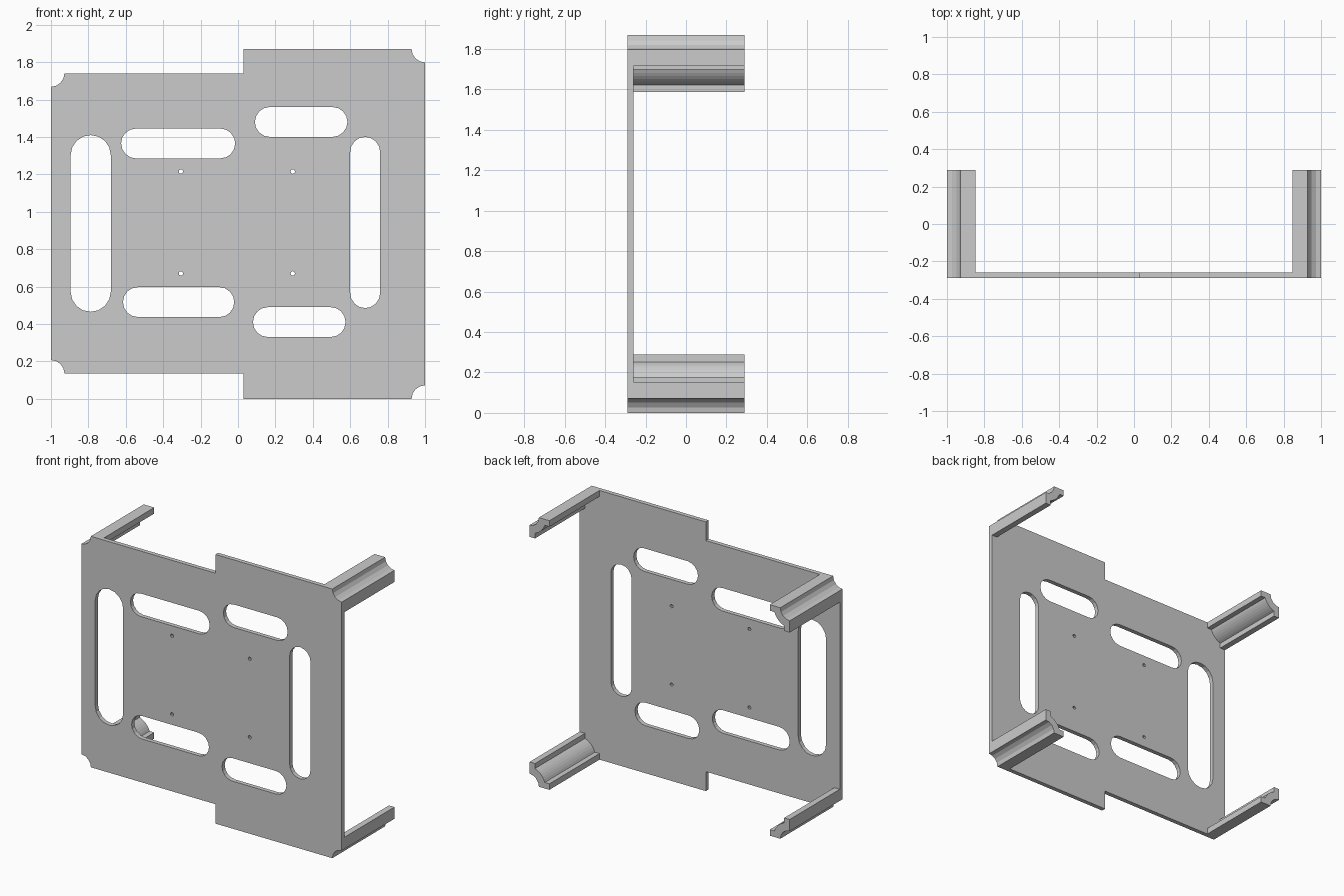
import bpy, bmesh
from math import sin, cos, pi, radians, asin

if "Cube" in bpy.data.objects:
    bpy.data.objects.remove(bpy.data.objects["Cube"])

FRONT, INNER, BACK = -0.29, -0.26, 0.29
TOP_R, TOP_L, BOT_L, STEP = 1.87, 1.74, 0.135, 0.03
CUT = 0.072                     # radius of the scooped corners


def arc(cx, cz, r, a0, a1, n):
    return [(cx + r * cos(a0 + (a1 - a0) * i / n),
             cz + r * sin(a0 + (a1 - a0) * i / n)) for i in range(n + 1)]


def slot(x0, x1, z0, z1, n=8):
    """Round-ended slot outline."""
    r = min(x1 - x0, z1 - z0) / 2
    if x1 - x0 > z1 - z0:
        z = (z0 + z1) / 2
        return (arc(x1 - r, z, r, -pi / 2, pi / 2, n)
                + arc(x0 + r, z, r, pi / 2, 3 * pi / 2, n))
    x = (x0 + x1) / 2
    return arc(x, z1 - r, r, 0, pi, n) + arc(x, z0 + r, r, pi, 2 * pi, n)


def extrude(name, loops, y0, y1):
    """Fill x/z outlines (later loops are holes) and extrude from y0 to y1."""
    cu = bpy.data.curves.new(name, 'CURVE')
    cu.dimensions = '2D'
    cu.fill_mode = 'BOTH'
    cu.extrude = (y1 - y0) / 2
    for pts in loops:
        sp = cu.splines.new('POLY')
        sp.points.add(len(pts) - 1)
        for p, (x, z) in zip(sp.points, pts):
            p.co = (x, z, 0, 1)
        sp.use_cyclic_u = True
    ob = bpy.data.objects.new(name, cu)
    bpy.context.collection.objects.link(ob)
    ob.rotation_euler.x = radians(90)
    ob.location.y = (y0 + y1) / 2
    bpy.ops.object.select_all(action='DESELECT')
    ob.select_set(True)
    bpy.context.view_layer.objects.active = ob
    bpy.ops.object.convert(target='MESH')
    ob = bpy.context.object
    ob.name = name
    bm = bmesh.new()
    bm.from_mesh(ob.data)
    bmesh.ops.remove_doubles(bm, verts=bm.verts, dist=1e-5)
    bmesh.ops.recalc_face_normals(bm, faces=bm.faces)
    bm.to_mesh(ob.data)
    bm.free()
    ob.data.shade_flat()
    return ob


# Stepped plate with scooped corners, slots and pin holes
outline = (arc(-1, BOT_L, CUT, pi / 2, 0, 4)
           + [(STEP, BOT_L), (STEP, 0)]
           + arc(1, 0, CUT, pi, pi / 2, 4)
           + arc(1, TOP_R, CUT, 3 * pi / 2, pi, 4)
           + [(STEP, TOP_R), (STEP, TOP_L)]
           + arc(-1, TOP_L, CUT, 0, -pi / 2, 4))
slots = [slot(-0.895, -0.68, 0.465, 1.41), slot(0.60, 0.76, 0.485, 1.40),
         slot(-0.625, -0.015, 1.285, 1.445), slot(0.09, 0.585, 1.40, 1.56),
         slot(-0.615, -0.02, 0.437, 0.597), slot(0.08, 0.575, 0.33, 0.49)]
pins = [arc(x, z, 0.012, 0, 7 * pi / 4, 7) for x in (-0.305, 0.293) for z in (0.67, 1.215)]
extrude("mounting_plate", [outline] + slots + pins, FRONT, INNER)

# Corner posts: angle section wrapped round the scooped corner
ARM, THICK, BULGE = 0.153, 0.042, 0.125
a = asin(THICK / BULGE)
section = (arc(0, 0, CUT, pi / 2, 0, 4)
           + [(ARM, 0), (ARM, THICK)]
           + arc(0, 0, BULGE, a, pi / 2 - a, 6)
           + [(THICK, ARM), (0, ARM)])
for name, cx, cz, sx, sz in (("post_lower_left", -1, BOT_L, 1, 1),
                             ("post_upper_left", -1, TOP_L, 1, -1),
                             ("post_lower_right", 1, 0, -1, 1),
                             ("post_upper_right", 1, TOP_R, -1, -1)):
    extrude(name, [[(cx + sx * x, cz + sz * z) for x, z in section]], INNER, BACK)
